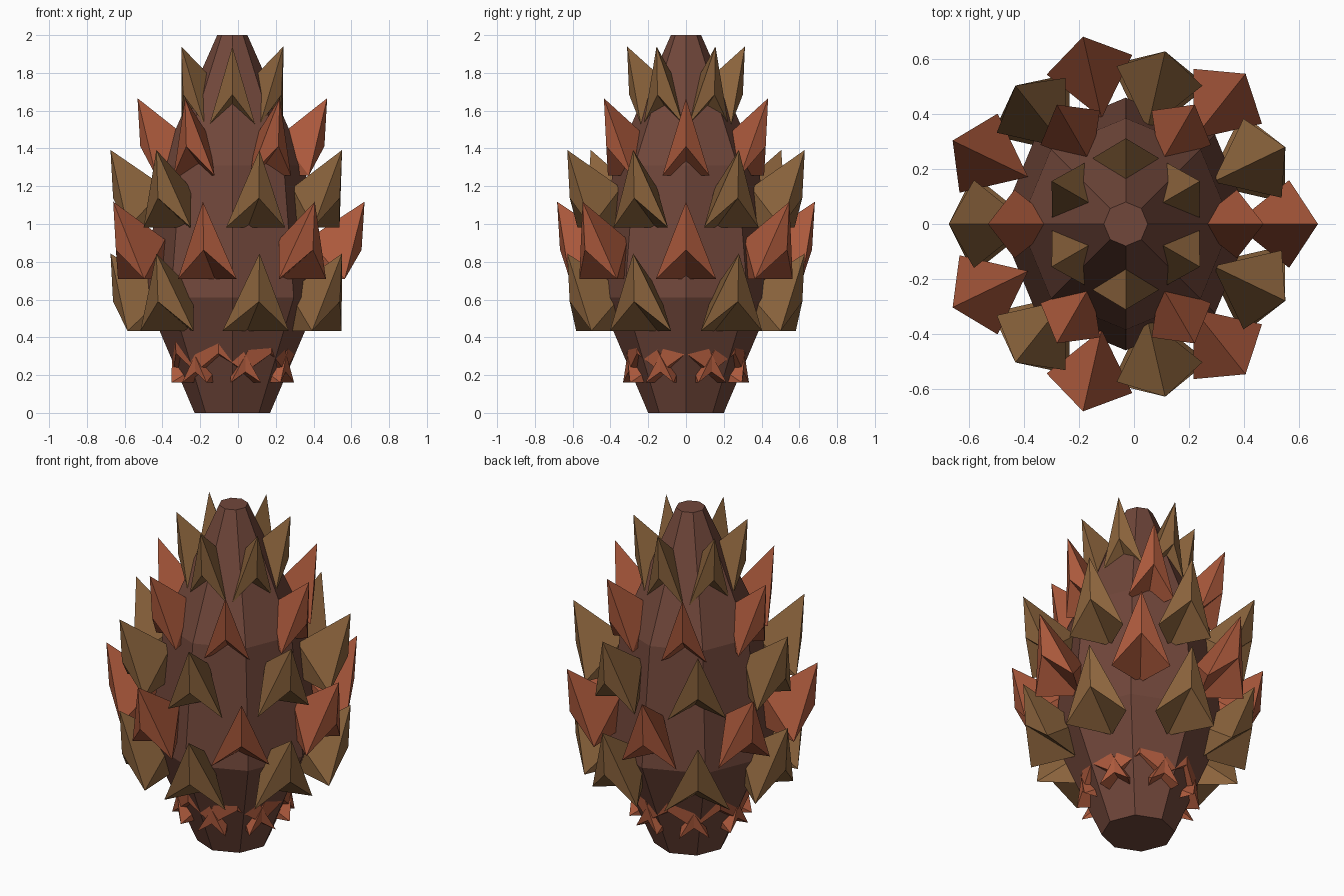
import bpy
import bmesh
from math import sin, cos, tau

cube = bpy.data.objects.get("Cube")
if cube:
    bpy.data.objects.remove(cube, do_unlink=True)

CENTRE_X = -0.03


def make_material(name, colour):
    mat = bpy.data.materials.new(name)
    mat.use_nodes = True
    rgba = (*colour, 1)
    mat.diffuse_color = rgba
    bsdf = mat.node_tree.nodes["Principled BSDF"]
    bsdf.inputs["Base Color"].default_value = rgba
    bsdf.inputs["Roughness"].default_value = 0.9
    return mat


def make_object(name, bm, mat):
    bmesh.ops.recalc_face_normals(bm, faces=bm.faces)
    mesh = bpy.data.meshes.new(name)
    bm.to_mesh(mesh)
    bm.free()
    mesh.materials.append(mat)
    obj = bpy.data.objects.new(name, mesh)
    obj.location.x = CENTRE_X
    bpy.context.collection.objects.link(obj)
    return obj


bark = make_material("dark bark", (0.165, 0.063, 0.043))
russet = make_material("russet", (0.41, 0.1, 0.045))
tan = make_material("tan brown", (0.26, 0.127, 0.046))

# Eight-sided core, lofted through rings of (radius, height)
bm = bmesh.new()
rings = []
for radius, z in [(0.2, 0), (0.46, 0.61), (0.385, 1.31), (0.08, 2)]:
    rings.append([bm.verts.new((radius * cos(tau * i / 8), radius * sin(tau * i / 8), z))
                  for i in range(8)])
for low, high in zip(rings, rings[1:]):
    for i in range(8):
        j = (i + 1) % 8
        bm.faces.new((low[i], low[j], high[j], high[i]))
bm.faces.new(rings[0])
bm.faces.new(rings[-1])
make_object("core", bm, bark)


# One pointed scale: leaning tip, raised front keel, and a deep root in the core
def add_scale(bm, angle, radius, z, half, lean):
    def point(out, side, up):
        r = radius + out
        return bm.verts.new((r * cos(angle) - side * sin(angle),
                             r * sin(angle) + side * cos(angle), z + up))

    tip = point(lean, 0, 0.41)
    keel = point(lean * 0.85, 0, 0.155)
    root = point(-1.15 * half, 0, 0)
    back = point(-1.25 * half, 0, 0.21)
    for side in (half, -half):
        corner = point(0, side, 0)
        for face in [(tip, keel, corner), (tip, corner, back),
                     (back, corner, root), (keel, root, corner)]:
            bm.faces.new(face)


# Rows of scales: count, radius, half width, lean; every other row is staggered
rows = [
    (7, 0.255, 0.215, 0.09),
    (7, 0.555, 0.18, 0.09),
    (7, 0.595, 0.16, 0.105),
    (7, 0.553, 0.16, 0.092),
    (6, 0.405, 0.125, 0.097),
    (6, 0.24, 0.12, 0.072),
]
for index, (count, radius, half, lean) in enumerate(rows):
    bm = bmesh.new()
    staggered = index % 2
    for k in range(count):
        add_scale(bm, tau * (k + staggered / 2) / count, radius,
                  0.16 + 0.274 * index, half, lean)
    make_object(f"scale_row_{index + 1}", bm, tan if staggered else russet)
